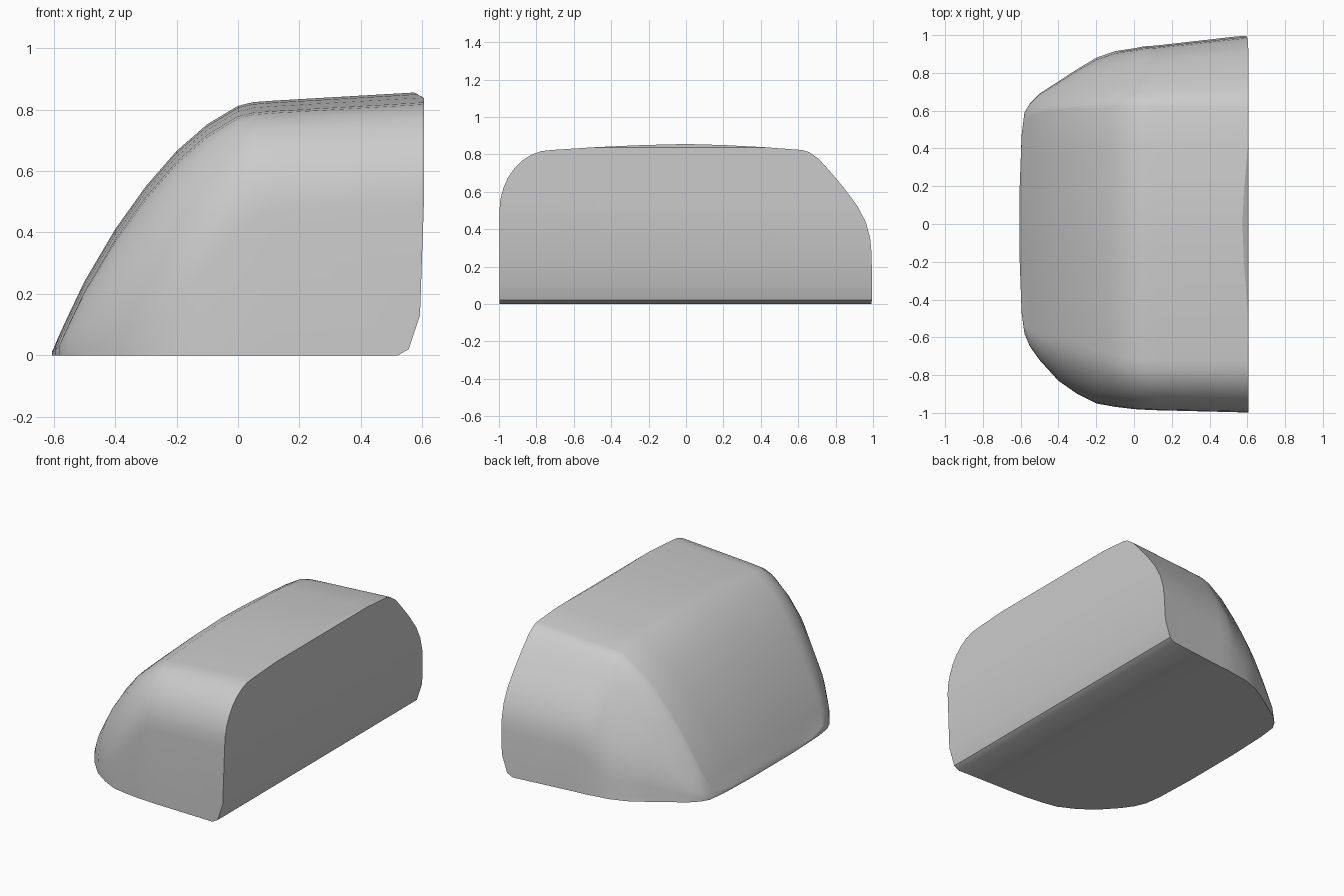
import bpy, bmesh, math
from mathutils import Vector

cube = bpy.data.objects.get("Cube")
if cube:
    bpy.data.objects.remove(cube, do_unlink=True)

# Plain grey finish
grey = bpy.data.materials.new("plain grey")
grey.use_nodes = True
colour = (0.6, 0.6, 0.6, 1)
grey.diffuse_color = colour
grey.node_tree.nodes["Principled BSDF"].inputs["Base Color"].default_value = colour

# Stations: x, crown height, corner drop, front shoulder, front edge, back shoulder, back edge
STATIONS = [
    (-.605, .012, .01, .15, .20, .15, .20),
    (-.595, .035, .02, .42, .47, .42, .47),
    (-.58, .07, .04, .53, .58, .53, .59),
    (-.55, .135, .10, .56, .65, .57, .64),
    (-.5, .24, .20, .58, .72, .59, .69),
    (-.4, .41, .38, .60, .83, .60, .755),
    (-.3, .55, .48, .63, .90, .61, .82),
    (-.2, .665, .46, .66, .95, .61, .88),
    (-.1, .752, .42, .69, .968, .62, .915),
    (0, .812, .37, .71, .98, .62, .93),
    (.05, .824, .34, .72, .983, .62, .94),
    (.12, .829, .33, .72, .986, .62, .945),
    (.605, .857, .33, .72, .998, .62, 1.0),
]
# Corner curves as (outward, downward) fractions
FRONT = [(math.sin(a), 1 - math.cos(a)) for a in (math.pi / 2 * i / 8 for i in range(9))]
BACK = [(0, 0), (.1, .02), (.24, .09), (.42, .23), (.6, .38), (.78, .55), (.9, .71), (.96, .86), (.98, 1)]


def section(x, height, drop, sf, yf, sb, yb):
    """Closed outline across the body at one station."""
    crown = min(.034, height * .5)
    top = height - crown
    front_drop = min(drop, top * .95)
    back_drop = min(drop * 1.65, top * .95)
    ring = [Vector((x, -yf, 0))]
    ring += [Vector((x, -sf - (yf - sf) * u, top - front_drop * v)) for u, v in reversed(FRONT)]
    for t in (-.66, -.33, 0, .33, .66):
        ring.append(Vector((x, t * (sf if t < 0 else sb), height - crown * abs(t) ** 1.5)))
    ring += [Vector((x, sb + (yb - sb) * u, top - back_drop * v)) for u, v in BACK]
    ring.append(Vector((x, yb, 0)))
    return ring


# Loft the body through the stations
bm = bmesh.new()
rings = [[bm.verts.new(p) for p in section(*s)] for s in STATIONS]
for a, b in zip(rings, rings[1:]):
    for i in range(len(a)):
        j = (i + 1) % len(a)
        bm.faces.new((a[i], a[j], b[j], b[i]))
bm.faces.new(rings[0])
bm.faces.new(rings[-1])

# Trim the lower and upper edges of the flat side: (x, z) to (x, z)
for (x1, z1), (x2, z2) in (((.605, .5), (.592, .13)), ((.592, .13), (.555, .02)),
                           ((.555, .02), (.52, 0)), ((.57, .857), (.606, .837))):
    normal = Vector((abs(z2 - z1), 0, math.copysign(abs(x2 - x1), z1 - .7)))
    bmesh.ops.bisect_plane(bm, geom=bm.verts[:] + bm.edges[:] + bm.faces[:], dist=1e-5,
                           plane_co=(x1, 0, z1), plane_no=normal, clear_outer=True)
    bmesh.ops.holes_fill(bm, edges=[e for e in bm.edges if e.is_boundary], sides=0)

bmesh.ops.recalc_face_normals(bm, faces=bm.faces[:])
mesh = bpy.data.meshes.new("rounded_body")
bm.to_mesh(mesh)
bm.free()
body = bpy.data.objects.new("rounded_body", mesh)
bpy.context.collection.objects.link(body)
mesh.materials.append(grey)

# Smooth shading with crisp rims
bpy.ops.object.select_all(action='DESELECT')
body.select_set(True)
bpy.context.view_layer.objects.active = body
bpy.ops.object.shade_smooth_by_angle(angle=math.radians(30))
